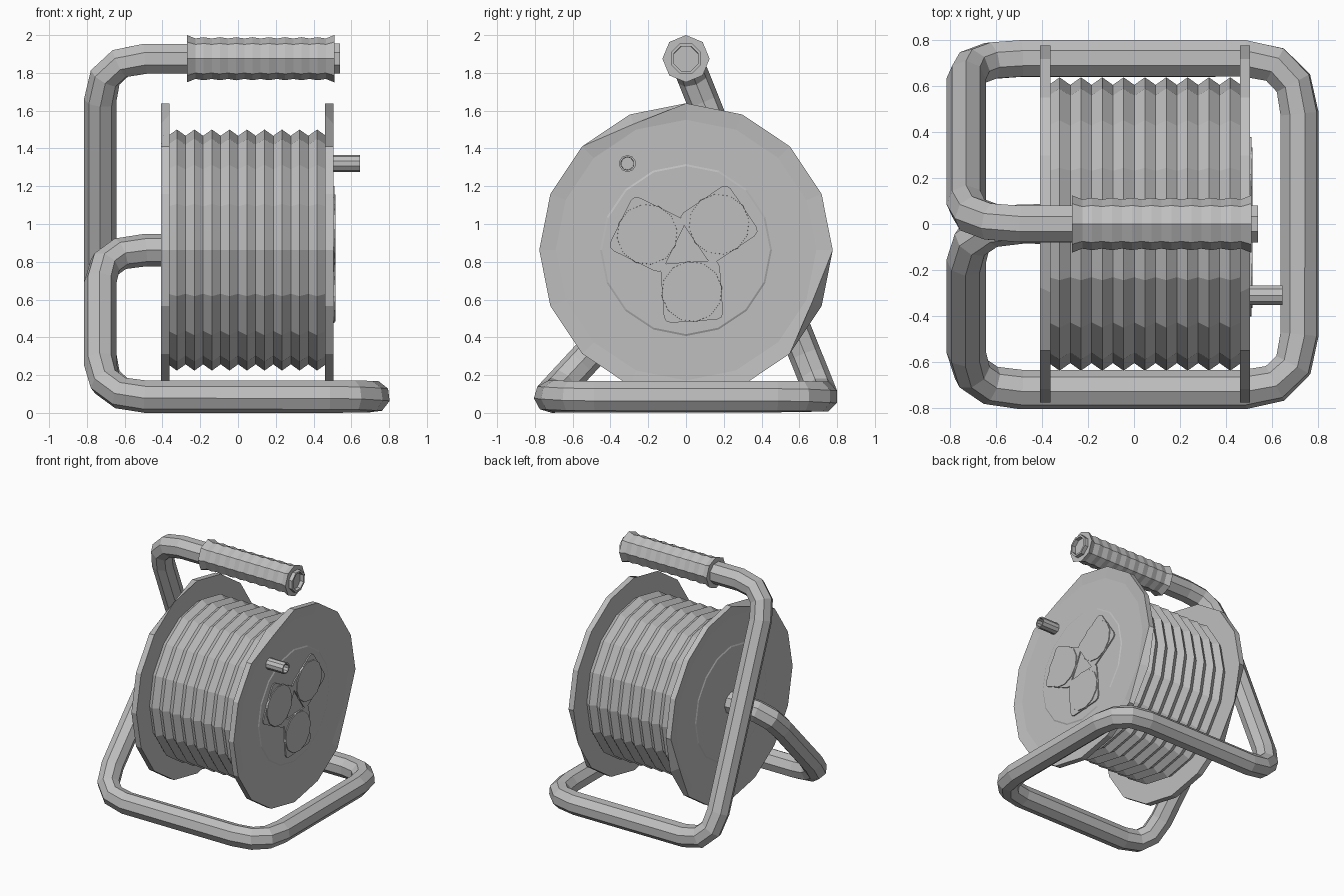
import bpy, bmesh
from math import sin, cos, pi, radians
from mathutils import Vector

if "Cube" in bpy.data.objects:
    bpy.data.objects.remove(bpy.data.objects["Cube"])

grey = bpy.data.materials.new("plain grey")
grey.use_nodes = True
grey.diffuse_color = (0.52, 0.52, 0.52, 1)
grey.node_tree.nodes["Principled BSDF"].inputs["Base Color"].default_value = (0.52, 0.52, 0.52, 1)

AXLE = 0.862      # height of the reel axle
GRIP_Z = 1.875    # height of the carrying grip


def finish(name, bm):
    bmesh.ops.recalc_face_normals(bm, faces=bm.faces[:])
    mesh = bpy.data.meshes.new(name)
    bm.to_mesh(mesh)
    bm.free()
    mesh.materials.append(grey)
    obj = bpy.data.objects.new(name, mesh)
    bpy.context.collection.objects.link(obj)
    return obj


def skin(bm, rings):
    """Join rings of vertices with quads and cap both ends."""
    n = len(rings[0])
    for a, b in zip(rings, rings[1:]):
        for i in range(n):
            j = (i + 1) % n
            bm.faces.new((a[i], a[j], b[j], b[i]))
    caps = [bm.faces.new(rings[0]), bm.faces.new(rings[-1])]
    bmesh.ops.recalc_face_normals(bm, faces=bm.faces[:])
    return caps


def lathe(name, profile, sides, y, z, start=pi / 2, hole=False, corner=0, dents=()):
    """Turn a profile of (x, radius) around an axis along x."""
    bm = bmesh.new()
    rings = []
    for x, r in profile:
        angles = [start + 2 * pi * k / sides for k in range(sides)]
        rings.append([bm.verts.new((x, y + r * cos(a), z + r * sin(a))) for a in angles])
    caps = skin(bm, rings)
    for k in dents:
        v = rings[1][k]
        v.co.y = y + (v.co.y - y) * 0.93
        v.co.z = z + (v.co.z - z) * 0.93
    if hole:
        hollow(bm, caps[1], 0.01, 0.1)
    if corner:
        edges = [e for e in bm.edges if abs(e.verts[0].co.x - e.verts[1].co.x) > 0.001]
        bmesh.ops.bevel(bm, geom=edges, offset=corner, segments=2, profile=0.5, affect='EDGES')
    return finish(name, bm)


def hollow(bm, face, wall, depth):
    bmesh.ops.inset_individual(bm, faces=[face], thickness=wall, depth=0)
    bmesh.ops.inset_individual(bm, faces=[face], thickness=0.002, depth=-depth)


def rounded(points, cut, steps):
    """Replace each inner corner of a path with a short curve."""
    path = [points[0]]
    for before, p, after in zip(points, points[1:], points[2:]):
        a = p + (before - p).normalized() * cut
        b = p + (after - p).normalized() * cut
        for i in range(steps + 1):
            t = i / steps
            path.append(a * (1 - t) ** 2 + p * 2 * t * (1 - t) + b * t ** 2)
    return path + [points[-1]]


# Bent tube frame: handle bar, rear leg, floor loop, front leg, axle stub
s = 0.72
corners = [Vector(c) for c in (
    (0.54, 0, GRIP_Z), (-0.73, 0, GRIP_Z), (-0.73, s, 0.086), (s, s, 0.086),
    (s, -s, 0.086), (-0.73, -s, 0.086), (-0.73, 0, AXLE), (-0.38, 0, AXLE))]
path = rounded(corners, 0.24, 3)
bm = bmesh.new()
rings = []
side = Vector((0, cos(pi / 8), sin(pi / 8)))
for i, p in enumerate(path):
    ahead = path[min(i + 1, len(path) - 1)] - path[min(i, len(path) - 2)]
    behind = path[max(i, 1)] - path[max(i - 1, 0)]
    tangent = (ahead.normalized() + behind.normalized()).normalized()
    side = (side - tangent * side.dot(tangent)).normalized()
    other = tangent.cross(side)
    rings.append([bm.verts.new(p + 0.086 * (side * cos(k * pi / 4) + other * sin(k * pi / 4)))
                  for k in range(8)])
caps = skin(bm, rings)
hollow(bm, caps[0], 0.016, 0.15)
finish("tube_frame", bm)

# Ribbed grip with flared ends
ribs = 16
grip = [(-0.27, 0.08), (-0.27, 0.125), (-0.225, 0.107)]
grip += [(-0.225 + 0.69 * i / ribs, 0.114 if i % 2 else 0.107) for i in range(1, ribs)]
grip += [(0.465, 0.107), (0.51, 0.125), (0.51, 0.08)]
lathe("grip", grip, 8, 0, GRIP_Z)

# Wound cable: one ridge for each turn
turns = 9
wound = [(-0.37 + 0.835 * i / (2 * turns), 0.638 if i % 2 else 0.605)
         for i in range(2 * turns + 1)]
lathe("wound_cable", wound, 16, 0, AXLE)

# Reel flanges: dished rim and a raised centre
for name, x, d in (("left_flange", 0.46, 1), ("right_flange", -0.363, -1)):
    flange = [(0, 0.777), (0.045, 0.777), (0.036, 0.69), (0.036, 0.455), (0.041, 0.445)]
    lathe(name, [(x + d * t, r) for t, r in flange], 16, 0, AXLE, dents=(1, 11))

# Winding knob
lathe("winding_knob", [(0.49, 0.045), (0.645, 0.045)], 10, -0.31, 1.32, hole=True)

# Three sockets around the axle, each a square plate with a round lid
for i in range(3):
    a = radians(-82 + 120 * i)
    y, z = 0.222 * cos(a), AXLE + 0.222 * sin(a)
    lathe(f"socket_plate_{i + 1}", [(0.49, 0.222), (0.51, 0.222)], 4, y, z,
          start=a + radians(41), corner=0.035)
    lathe(f"socket_lid_{i + 1}", [(0.495, 0.162), (0.516, 0.16)], 12, y, z, start=a)
